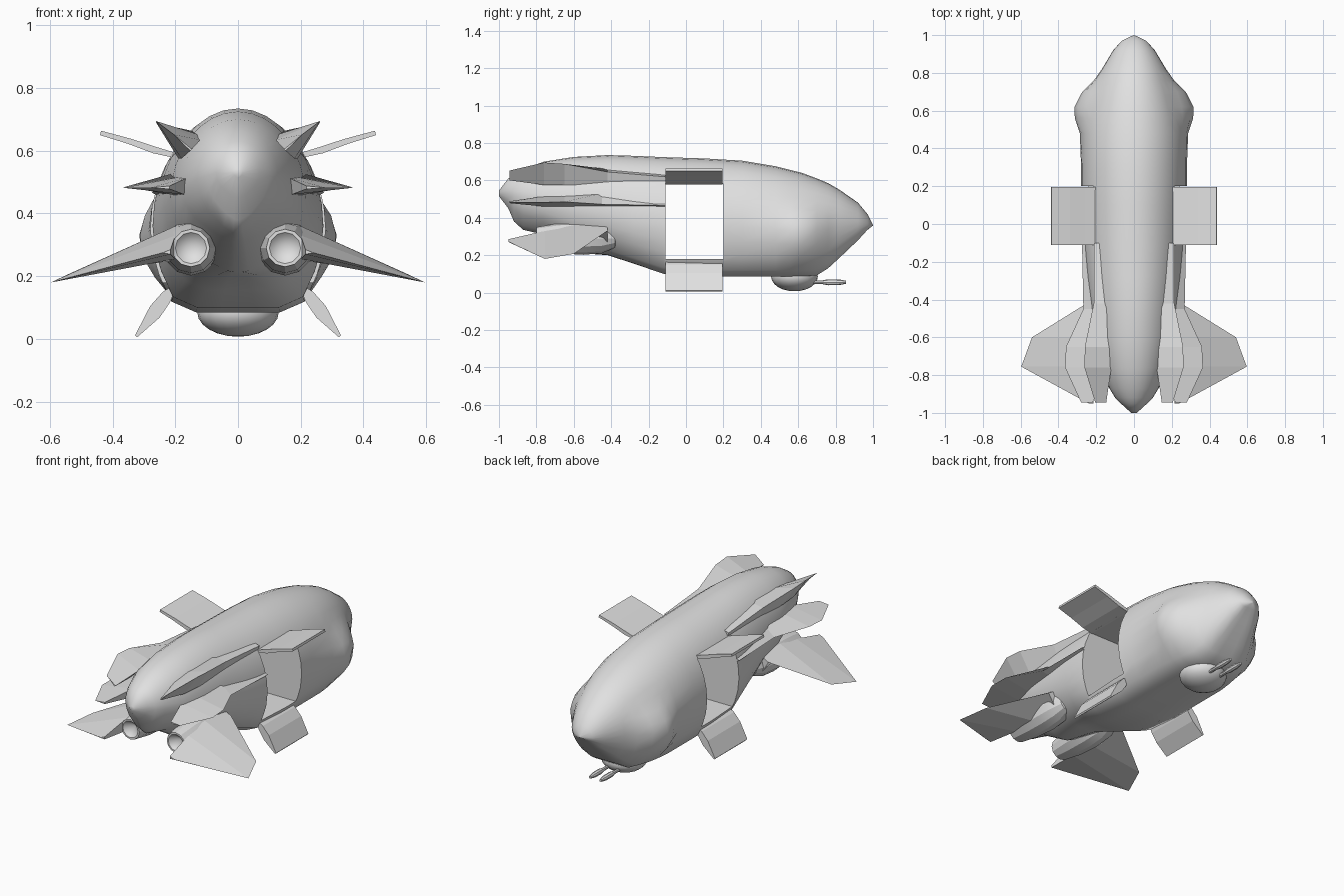
import bpy, bmesh, math

if "Cube" in bpy.data.objects:
    bpy.data.objects.remove(bpy.data.objects["Cube"])

grey = bpy.data.materials.new("hull_grey")
grey.diffuse_color = (0.75, 0.75, 0.75, 1)
grey.use_nodes = True
grey.node_tree.nodes["Principled BSDF"].inputs["Base Color"].default_value = grey.diffuse_color


def make(name, rings, caps=True, angle=0):
    """Skin a list of equal point rings into one object."""
    bm = bmesh.new()
    vs = [[bm.verts.new(p) for p in r] for r in rings]
    n = len(rings[0])
    for a, b in zip(vs, vs[1:]):
        for i in range(n):
            j = (i + 1) % n
            bm.faces.new((a[i], a[j], b[j], b[i]))
    if caps:
        bm.faces.new(vs[0])
        bm.faces.new(vs[-1])
    bmesh.ops.remove_doubles(bm, verts=bm.verts, dist=0.0005)
    bmesh.ops.recalc_face_normals(bm, faces=bm.faces)
    me = bpy.data.meshes.new(name)
    bm.to_mesh(me)
    bm.free()
    me.materials.append(grey)
    ob = bpy.data.objects.new(name, me)
    bpy.context.collection.objects.link(ob)
    if angle:
        smooth(ob, angle)
    return ob


def smooth(ob, angle):
    bpy.ops.object.select_all(action='DESELECT')
    ob.select_set(True)
    bpy.context.view_layer.objects.active = ob
    bpy.ops.object.shade_smooth_by_angle(angle=math.radians(angle))


def lathe(name, x, z, prof, n=12, angle=40):
    """Round body along y from (y, radius) pairs."""
    rings = [[(x + r * math.cos(2 * math.pi * i / n), y, z + r * math.sin(2 * math.pi * i / n))
              for i in range(n)] for y, r in prof]
    return make(name, rings, caps=False, angle=angle)


# hull stations: y, top z, widest z, bottom z, half width, cheek bulge
stations = [
    (1.0, .362, .36, .358, .002, 0), (.97, .42, .36, .335, .065, 0), (.92, .48, .36, .28, .11, 0),
    (.82, .55, .35, .185, .17, 0), (.76, .585, .34, .13, .198, .015),
    (.70, .61, .335, .092, .225, .05), (.62, .64, .33, .087, .25, .066),
    (.56, .655, .33, .086, .264, .05), (.48, .675, .34, .085, .277, .01),
    (.30, .705, .35, .085, .28, 0), (.10, .717, .35, .085, .28, 0), (-.12, .724, .36, .1, .272, 0),
    (-.28, .731, .39, .155, .255, 0), (-.42, .735, .42, .2, .235, 0), (-.60, .725, .45, .213, .215, 0),
    (-.76, .70, .48, .31, .18, 0), (-.87, .66, .51, .335, .13, 0), (-.92, .63, .52, .38, .10, 0),
    (-.95, .61, .53, .45, .07, 0), (-1.0, .545, .53, .515, .015, 0)]
# underside half sections: full body and keeled tail
belly = [(.97, .3), (.90, .55), (.76, .87), (.48, 1), (.2, 1)]
keel = [(.92, .3), (.76, .55), (.36, .87), (.12, .98), (.05, 1)]


def hull_ring(y, zt, zm, zb, w, cheek):
    half = [(w * math.sin(t * math.pi / 16), zm + (zt - zm) * math.cos(t * math.pi / 16))
            for t in range(1, 9)]
    k = min(1, max(0, (y + .65) / .5))
    for (bx, bz), (kx, kz) in zip(belly, keel):
        half.append((w * (k * bx + (1 - k) * kx), zm + (zb - zm) * (k * bz + (1 - k) * kz)))
    # cheek bulges low on both sides
    half = [(x + cheek * max(0, 1 - (abs(z - .31) / .17) ** 2), z) for x, z in half]
    return ([(0, y, zt)] + [(x, y, z) for x, z in half] + [(0, y, zb)]
            + [(-x, y, z) for x, z in reversed(half)])


hull = make("hull", [hull_ring(*s) for s in stations])

# open bay cut straight through the hull
cutter = make("bay_cutter", [[(x, y, z) for y, z in
              ((-.11, .18), (.2, .18), (.2, .58), (-.11, .58))] for x in (-.6, .6)])
cutter.hide_render = True
mod = hull.modifiers.new("bay", 'BOOLEAN')
mod.operation = 'DIFFERENCE'
mod.object = cutter
mod.solver = 'EXACT'
bpy.context.view_layer.objects.active = hull
bpy.ops.object.modifier_apply(modifier="bay")
bpy.data.objects.remove(cutter)
smooth(hull, 55)

# fins: per station y, then root above, tip, root below as (x, z)
fins = {
    "upper_fin": [(-.10, (.17, .63), (.212, .618), (.20, .58)),
                  (-.42, (.13, .66), (.213, .645), (.19, .57)),
                  (-.65, (.12, .65), (.26, .688), (.19, .575)),
                  (-.76, (.12, .635), (.262, .695), (.18, .575)),
                  (-.945, (.147, .605), (.205, .652), (.152, .60))],
    "middle_fin": [(-.11, (.25, .475), (.275, .466), (.25, .455)),
                   (-.45, (.20, .53), (.268, .472), (.20, .455)),
                   (-.65, (.17, .52), (.36, .485), (.18, .455)),
                   (-.76, (.16, .515), (.365, .482), (.17, .46)),
                   (-.945, (.218, .488), (.28, .482), (.218, .478))],
    "lower_wing": [(-.42, (.20, .36), (.25, .33), (.20, .25)),
                   (-.60, (.20, .36), (.54, .207), (.20, .25)),
                   (-.755, (.20, .33), (.597, .18), (.20, .255)),
                   (-.95, (.215, .285), (.24, .275), (.215, .27))]}
# bay doors: outline as (x, z)
doors = {
    "upper_door": [(.205, .578), (.27, .592), (.35, .622), (.44, .650),
                   (.437, .664), (.34, .638), (.26, .612), (.205, .595)],
    "lower_door": [(.20, .175), (.24, .15), (.28, .105), (.328, .012),
                   (.322, .005), (.25, .068), (.218, .115), (.195, .165)]}

for s, side in ((1, "right"), (-1, "left")):
    for name, data in fins.items():
        make(f"{side}_{name}", [[(s * x, y, z) for x, z in pts] for y, *pts in data])
    for name, pts in doors.items():
        make(f"{side}_{name}", [[(s * x, y, z) for x, z in pts] for y in (-.11, .195)])
    # engine with a recessed nozzle
    lathe(f"{side}_engine", s * .15, .29,
          [(-.36, 0), (-.38, .05), (-.45, .08), (-.55, .088), (-.68, .08), (-.80, .06),
           (-.80, .05), (-.75, 0)], angle=25)
    # gun barrel
    lathe(f"{side}_gun", s * .035, .055,
          [(.64, 0), (.64, .01), (.73, .01), (.76, .016), (.82, .015), (.855, .008), (.855, 0)], 8)

# belly turret
bpy.ops.mesh.primitive_uv_sphere_add(segments=20, ring_count=12, location=(0, .58, .085))
turret = bpy.context.object
turret.name = "belly_turret"
turret.scale = (.13, .125, .078)
bpy.ops.object.transform_apply(location=False, rotation=False, scale=True)
turret.data.materials.append(grey)
smooth(turret, 40)
